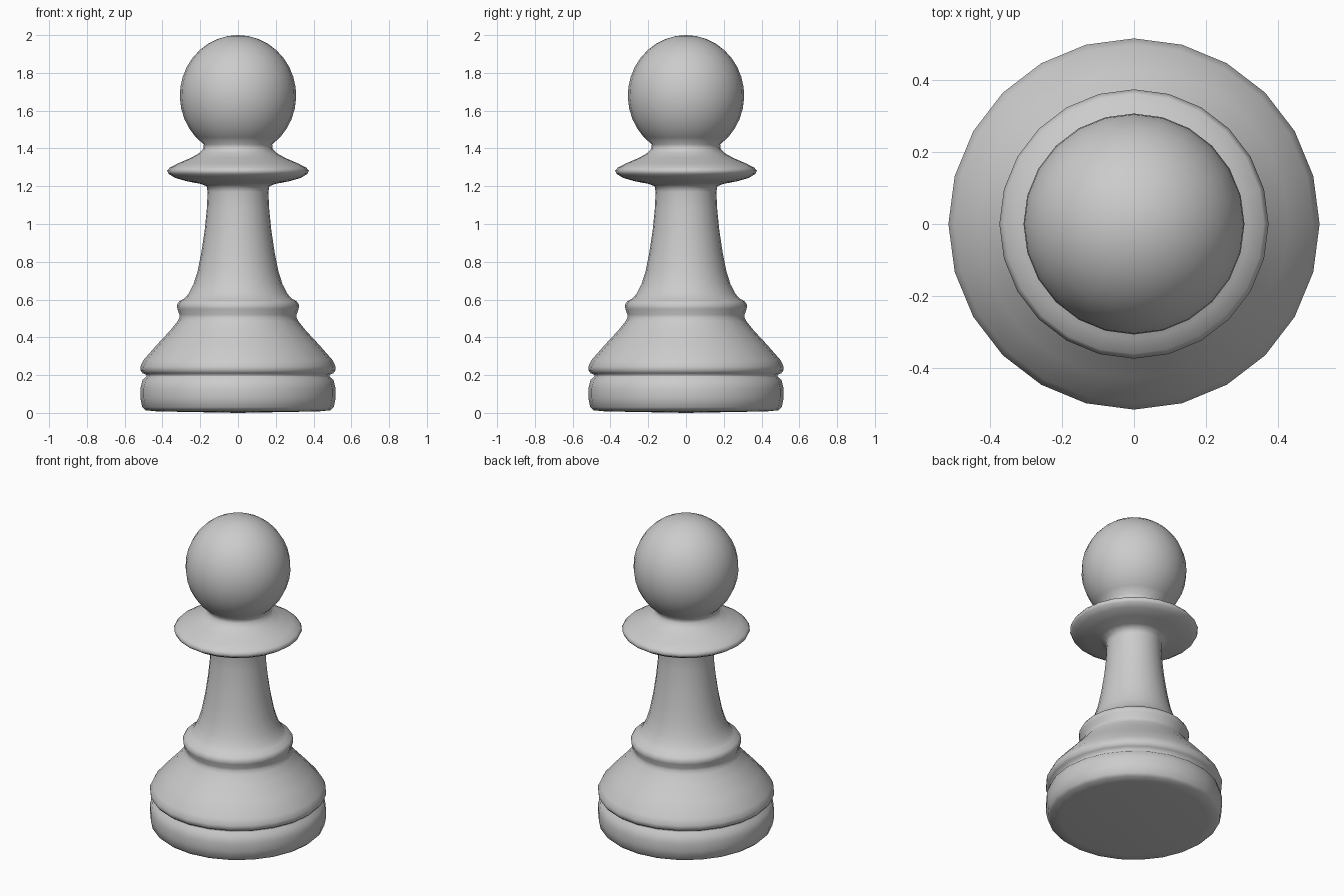
import bpy, bmesh, math

if "Cube" in bpy.data.objects:
    bpy.data.objects.remove(bpy.data.objects["Cube"])

SIDES = 24


def lathe(name, profile):
    """Revolve (radius, height) points around z; zero radius makes a pole."""
    bm = bmesh.new()
    rings = []
    for r, z in profile:
        if r == 0:
            rings.append([bm.verts.new((0, 0, z))] * SIDES)
        else:
            rings.append([bm.verts.new((r * math.cos(2 * math.pi * i / SIDES),
                                        r * math.sin(2 * math.pi * i / SIDES), z))
                          for i in range(SIDES)])
    for a, b in zip(rings, rings[1:]):
        for i in range(SIDES):
            j = (i + 1) % SIDES
            bm.faces.new(list(dict.fromkeys((a[i], a[j], b[j], b[i]))))
    bmesh.ops.recalc_face_normals(bm, faces=bm.faces[:])
    for f in bm.faces:
        f.smooth = True
    mesh = bpy.data.meshes.new(name)
    bm.to_mesh(mesh)
    bm.free()
    obj = bpy.data.objects.new(name, mesh)
    bpy.context.collection.objects.link(obj)
    return obj


# Base disc, groove and sloping skirt
base = [(0, 0), (0.43, 0.008), (0.49, 0.014), (0.507, 0.03), (0.517, 0.08),
        (0.517, 0.13), (0.505, 0.175), (0.487, 0.19), (0.483, 0.2),
        (0.505, 0.21), (0.516, 0.225), (0.517, 0.245), (0.5, 0.28),
        (0.43, 0.36), (0.36, 0.435), (0.32, 0.485)]

# Rounded ring above the skirt
ring = [(0.31, 0.505), (0.31, 0.52), (0.321, 0.55), (0.324, 0.57),
        (0.312, 0.59), (0.285, 0.605)]

# Tapering stem
stem = [(0.262, 0.63), (0.236, 0.68), (0.214, 0.75), (0.194, 0.85),
        (0.176, 0.97), (0.165, 1.08), (0.161, 1.17), (0.166, 1.2)]

# Flared collar
collar = [(0.2, 1.213), (0.27, 1.226), (0.335, 1.245), (0.367, 1.265),
          (0.375, 1.282), (0.362, 1.298), (0.32, 1.32), (0.25, 1.35),
          (0.205, 1.375), (0.183, 1.398)]

# Slightly tall ball head
head = []
for i in range(15):
    a = math.radians(-54 + 144 * i / 14)
    head.append((0.308 * math.cos(a) if i < 14 else 0, 1.68 + 0.32 * math.sin(a)))

lathe("turned_body", base + ring + stem + collar + head)
